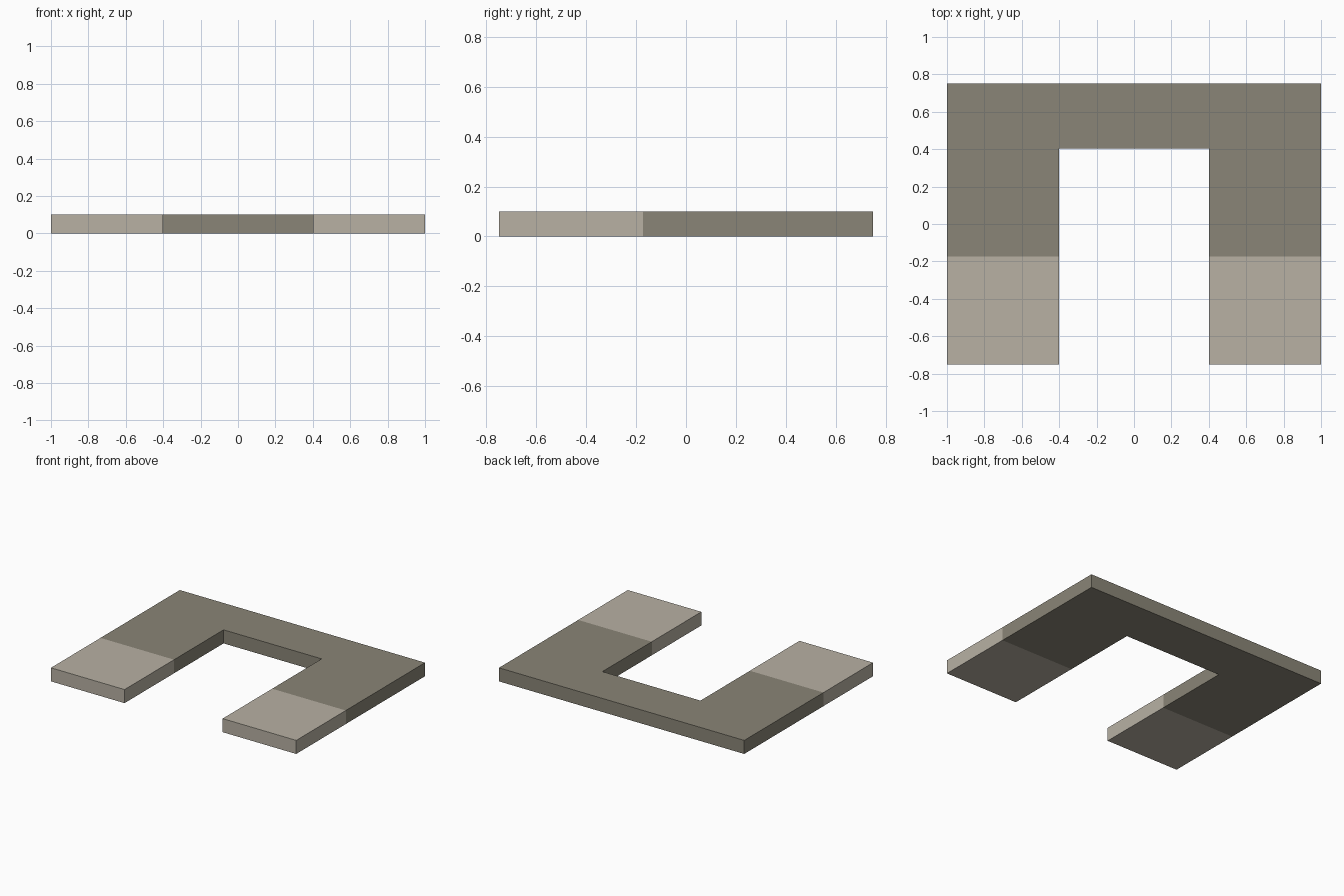
import bpy, bmesh

if "Cube" in bpy.data.objects:
    bpy.data.objects.remove(bpy.data.objects["Cube"])

HEIGHT = 0.1
SPLIT_Y = -0.173


def make_material(name, color):
    mat = bpy.data.materials.new(name)
    mat.diffuse_color = (*color, 1.0)
    mat.use_nodes = True
    mat.node_tree.nodes["Principled BSDF"].inputs["Base Color"].default_value = mat.diffuse_color
    return mat


# U-shaped outline: right half, mirrored for the left half
right = [(1.0, 0.75), (1.0, -0.75), (0.4, -0.75), (0.4, 0.403)]
outline = right + [(-x, y) for x, y in reversed(right)]

# Extrude the outline into a slab
bm = bmesh.new()
base = bm.faces.new([bm.verts.new((x, y, 0)) for x, y in outline])
top = bmesh.ops.extrude_face_region(bm, geom=[base], use_keep_orig=True)
for v in top["geom"]:
    if isinstance(v, bmesh.types.BMVert):
        v.co.z = HEIGHT

# Cut across both arms where the colour changes
bmesh.ops.triangulate(bm, faces=[f for f in bm.faces if len(f.verts) > 4])
bmesh.ops.bisect_plane(bm, geom=bm.verts[:] + bm.edges[:] + bm.faces[:],
                       plane_co=(0, SPLIT_Y, 0), plane_no=(0, 1, 0))
bmesh.ops.recalc_face_normals(bm, faces=bm.faces[:])

# Pale front ends, darker body
for f in bm.faces:
    f.material_index = 1 if f.calc_center_median().y < SPLIT_Y else 0

mesh = bpy.data.meshes.new("u_shaped_slab")
bm.to_mesh(mesh)
bm.free()
mesh.materials.append(make_material("dark_taupe", (0.254, 0.235, 0.184)))
mesh.materials.append(make_material("pale_stone", (0.479, 0.440, 0.371)))
bpy.context.collection.objects.link(bpy.data.objects.new("u_shaped_slab", mesh))
